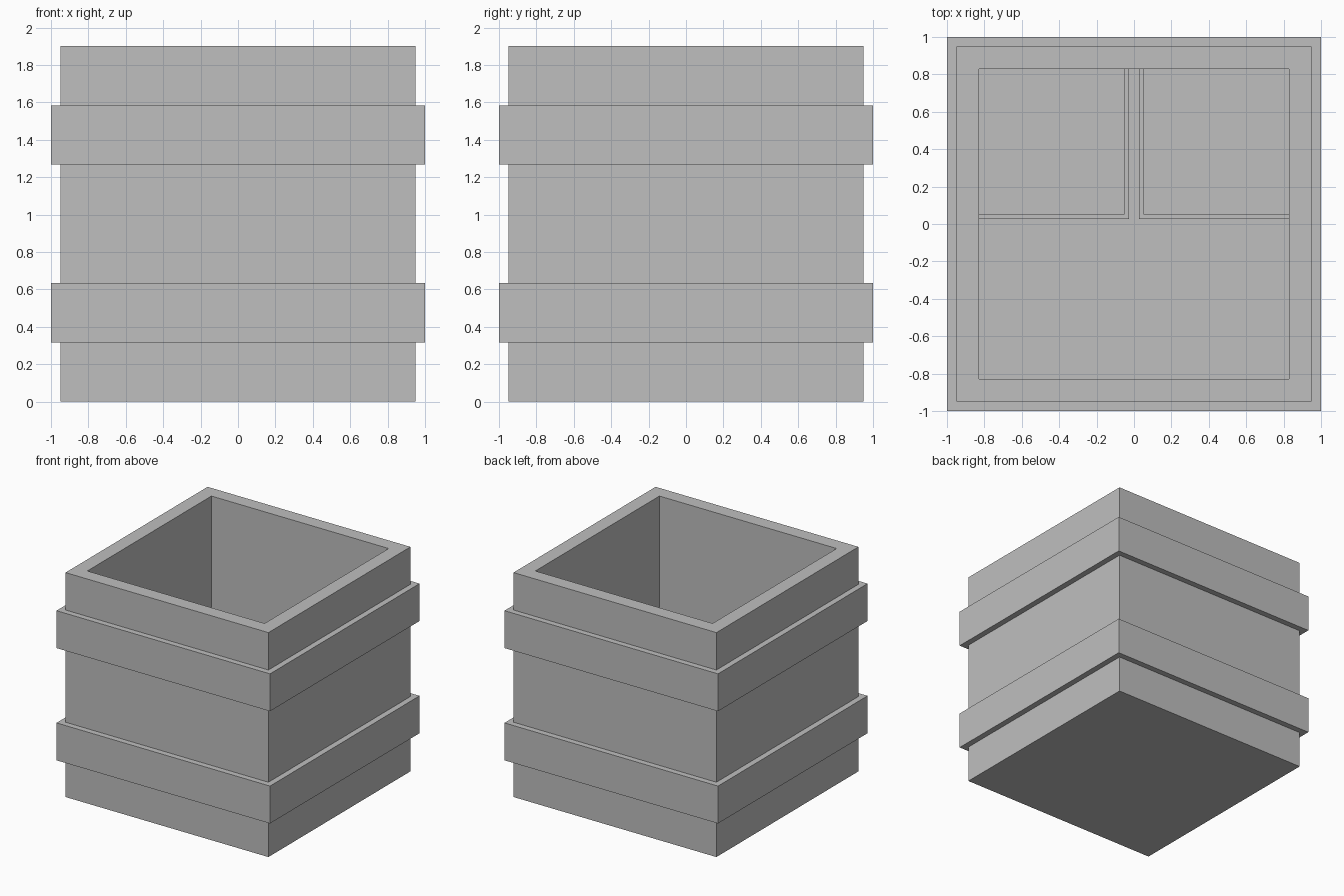
import bpy
import bmesh

cube = bpy.data.objects.get("Cube")
if cube:
    bpy.data.objects.remove(cube, do_unlink=True)

grey = bpy.data.materials.new("plain_grey")
grey.use_nodes = True
COLOUR = (0.52, 0.52, 0.52, 1)
grey.diffuse_color = COLOUR
grey.node_tree.nodes["Principled BSDF"].inputs["Base Color"].default_value = COLOUR


def square_loft(name, profile, location=(0, 0, 0), closed=False):
    """Sweep (half width, height) points round a square; cap the ends unless closed."""
    bm = bmesh.new()
    rings = [[bm.verts.new((sx * r, sy * r, z))
              for sx, sy in ((-1, -1), (1, -1), (1, 1), (-1, 1))]
             for r, z in profile]
    pairs = list(zip(rings, rings[1:]))
    if closed:
        pairs.append((rings[-1], rings[0]))
    else:
        bm.faces.new(rings[0][::-1])
        bm.faces.new(rings[-1])
    for low, high in pairs:
        for i in range(4):
            j = (i + 1) % 4
            bm.faces.new((low[i], low[j], high[j], high[i]))
    bmesh.ops.recalc_face_normals(bm, faces=bm.faces)
    mesh = bpy.data.meshes.new(name)
    bm.to_mesh(mesh)
    bm.free()
    mesh.materials.append(grey)
    obj = bpy.data.objects.new(name, mesh)
    obj.location = location
    bpy.context.collection.objects.link(obj)
    return obj


def band(name, inner, outer, bottom, top, location=(0, 0, 0)):
    profile = [(outer, bottom), (outer, top), (inner, top), (inner, bottom)]
    return square_loft(name, profile, location, closed=True)


HALF, HEIGHT, WALL, LIP = 0.95, 1.9, 0.12, 0.05
STEP = HEIGHT / 6

# Open crate body with a thick wall and floor
square_loft("crate_body", [(HALF, 0), (HALF, HEIGHT),
                           (HALF - WALL, HEIGHT), (HALF - WALL, WALL)])

# Two raised bands round the crate
for name, level in (("lower_band", 1), ("upper_band", 4)):
    band(name, HALF - 0.04, HALF + LIP, level * STEP, (level + 1) * STEP)

# Two small closed crates inside, against the back wall
SMALL, SMALL_HEIGHT = 0.395, 0.78
for side, sign in (("left", 1), ("right", -1)):
    place = (sign * 0.446, 0.446, WALL)
    square_loft(side + "_small_crate", [(SMALL, 0), (SMALL, SMALL_HEIGHT)], place)
    for name, level in (("lower", 1), ("upper", 4)):
        unit = SMALL_HEIGHT / 6
        band(f"{side}_small_{name}_band", SMALL - 0.02, SMALL + 0.025,
             level * unit, (level + 1) * unit, place)
